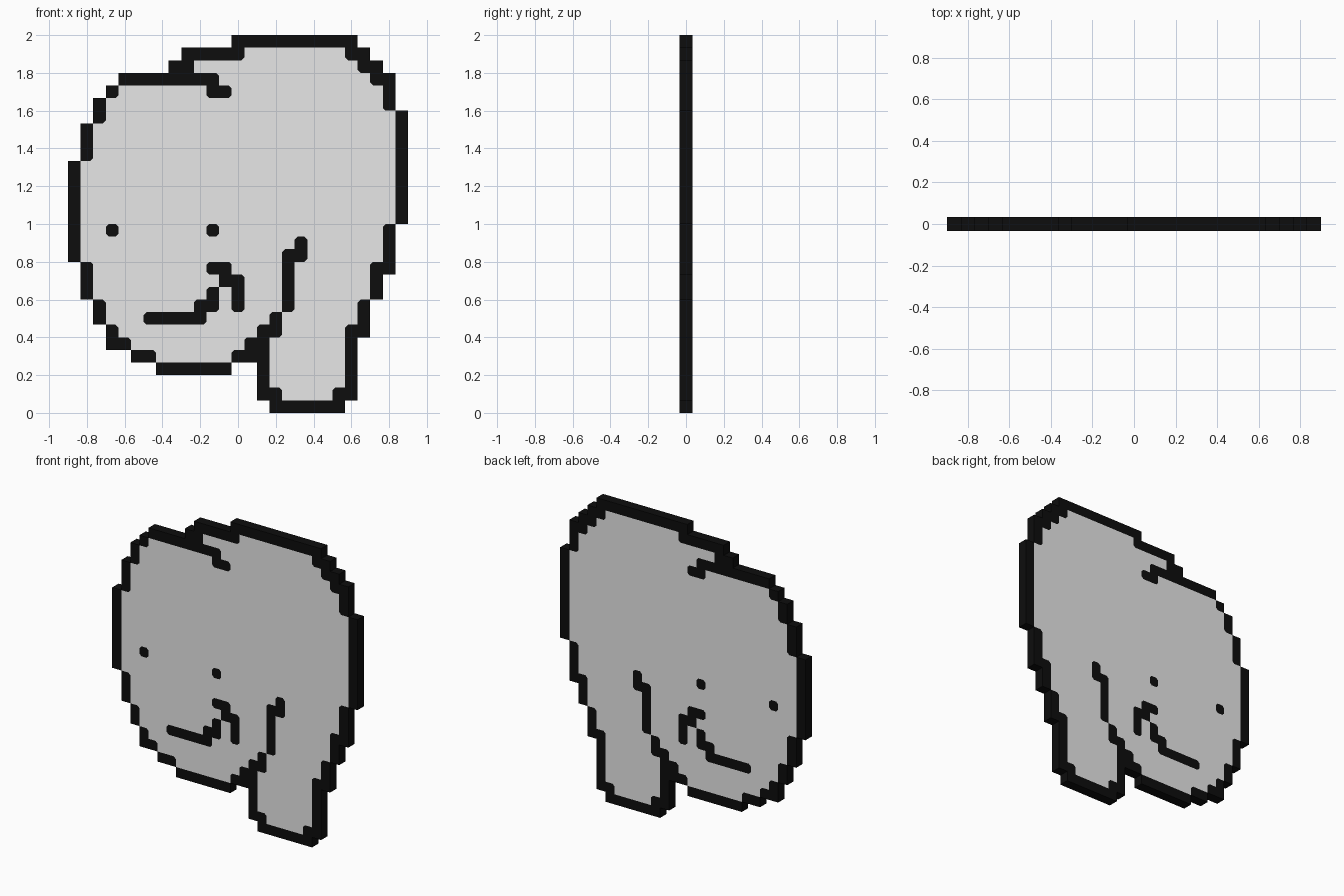
import bpy, bmesh

if "Cube" in bpy.data.objects:
    bpy.data.objects.remove(bpy.data.objects["Cube"])

COLS, ROWS = 27, 30
P = 2 / ROWS            # size of one pixel block
H = P / 2               # half thickness
C = 0.015               # clipped corner of inner line ends


def material(name, rgb):
    m = bpy.data.materials.new(name)
    m.diffuse_color = (*rgb, 1)
    m.use_nodes = True
    m.node_tree.nodes["Principled BSDF"].inputs["Base Color"].default_value = m.diffuse_color
    return m


black = material("black_line", (0.004, 0.004, 0.004))
pale = material("pale_skin", (0.9, 0.9, 0.9))

# Pixel strokes as (column, row) paths, row 0 at the top
strokes = {
    "head_outline": [[(12, 4), (11, 4), (11, 3), (4, 3), (2, 5), (2, 6), (1, 7), (1, 9),
                      (0, 10), (0, 17), (1, 18), (1, 20), (2, 21), (2, 22), (3, 23),
                      (3, 24), (4, 24), (5, 25), (6, 25), (7, 26), (12, 26), (13, 25), (15, 25)]],
    "body_outline": [[(8, 3), (8, 2), (9, 2), (9, 1), (13, 1), (13, 0), (22, 0), (22, 1),
                      (23, 1), (23, 2), (24, 2), (24, 3), (25, 3), (25, 5), (26, 6), (26, 14),
                      (25, 15), (25, 18), (24, 18), (24, 20), (23, 21), (23, 23), (22, 23),
                      (22, 28), (21, 28), (21, 29), (16, 29), (16, 28), (15, 28), (15, 23)]],
    "cheek_line": [[(14, 25), (14, 24), (15, 24), (15, 23), (16, 23), (16, 22), (17, 21),
                    (17, 17), (18, 17), (18, 16)]],
    "nose": [[(11, 18), (12, 18), (12, 19), (13, 19), (13, 21)]],
    "mouth": [[(6, 22), (10, 22), (10, 21), (11, 21), (11, 20)]],
    "eyes": [[(3, 15)], [(11, 15)]],
}


def path_cells(path):
    cells = {path[0]}
    for (c0, r0), (c1, r1) in zip(path, path[1:]):
        n = max(abs(c1 - c0), abs(r1 - r0))
        for i in range(1, n + 1):
            cells.add((c0 + (c1 - c0) * i // n, r0 + (r1 - r0) * i // n))
    return cells


parts = {n: set().union(*map(path_cells, ps)) for n, ps in strokes.items()}
ink = set().union(*parts.values())

# Flood the outside; what is left inside the lines is skin
DIRS = [(0, 1), (1, 0), (0, -1), (-1, 0)]       # below, right, above, left
outside, todo = {(-1, -1)}, [(-1, -1)]
while todo:
    c, r = todo.pop()
    for dc, dr in DIRS:
        q = (c + dc, r + dr)
        if -1 <= q[0] <= COLS and -1 <= q[1] <= ROWS and q not in ink and q not in outside:
            outside.add(q)
            todo.append(q)
skin = {(c, r) for c in range(COLS) for r in range(ROWS)} - ink - outside


def build(name, cells, is_ink):
    bm = bmesh.new()

    def plate(pts, mat):
        for y, order in ((-H, pts), (H, pts[::-1])):
            f = bm.faces.new([bm.verts.new((x, y, z)) for x, z in order])
            f.material_index = mat

    for c, r in sorted(cells):
        x, z = (c - COLS / 2) * P, (ROWS - 1 - r) * P
        corners = [(x, z), (x + P, z), (x + P, z + P), (x, z + P)]
        poly = []
        for k in range(4):
            a, prev, nxt = corners[k], corners[k - 1], corners[(k + 1) % 4]
            d, e = DIRS[k], DIRS[k - 1]
            around = [(c + d[0], r + d[1]), (c + e[0], r + e[1]),
                      (c + d[0] + e[0], r + d[1] + e[1])]
            # line corners surrounded by skin are clipped
            if is_ink and all(q in skin for q in around):
                t = C / P
                p0 = tuple(a[i] + (prev[i] - a[i]) * t for i in (0, 1))
                p1 = tuple(a[i] + (nxt[i] - a[i]) * t for i in (0, 1))
                poly += [p0, p1]
                plate([p0, a, p1], 1)
            else:
                poly.append(a)
            # side wall where the block meets the outside
            if around[0] in outside:
                bm.faces.new([bm.verts.new(v) for v in (
                    (a[0], -H, a[1]), (a[0], H, a[1]),
                    (nxt[0], H, nxt[1]), (nxt[0], -H, nxt[1]))])
        plate(poly, 0)
    bmesh.ops.remove_doubles(bm, verts=bm.verts, dist=1e-4)
    me = bpy.data.meshes.new(name)
    bm.to_mesh(me)
    bm.free()
    for m in ((black, pale) if is_ink else (pale,)):
        me.materials.append(m)
    bpy.context.collection.objects.link(bpy.data.objects.new(name, me))


# Line parts first claim their pixels, then the skin fills the inside
used = set()
for part, cells in parts.items():
    build(part, cells - used, True)
    used |= cells
build("skin", skin, False)
